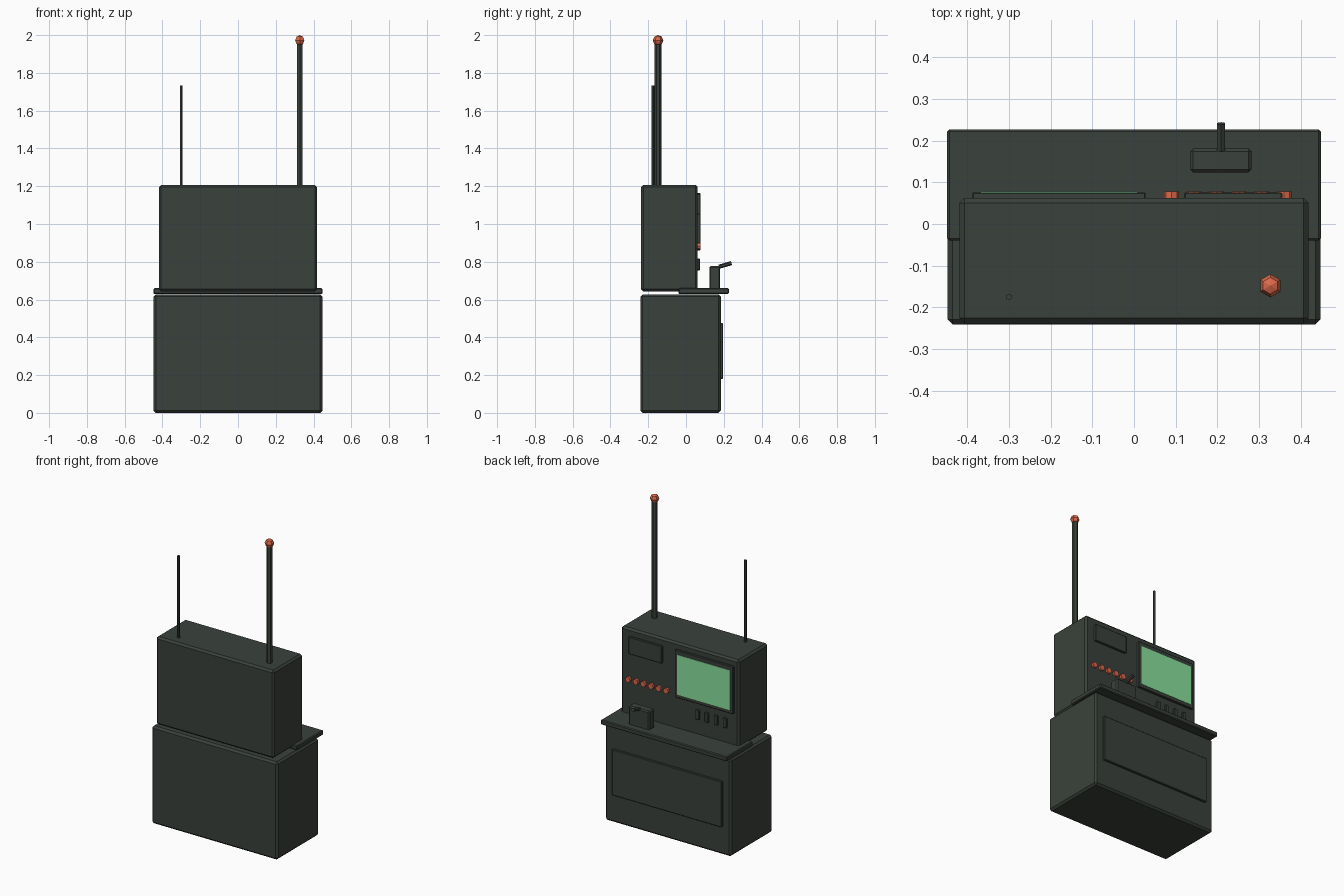
import bpy, math
from mathutils import Vector

if "Cube" in bpy.data.objects:
    bpy.data.objects.remove(bpy.data.objects["Cube"], do_unlink=True)


def material(name, rgb):
    m = bpy.data.materials.new(name)
    m.use_nodes = True
    m.diffuse_color = (*rgb, 1)
    bsdf = m.node_tree.nodes["Principled BSDF"]
    bsdf.inputs["Base Color"].default_value = (*rgb, 1)
    bsdf.inputs["Roughness"].default_value = 0.8
    return m


BODY = material("dark olive metal", (0.042, 0.053, 0.043))
RED = material("signal red", (0.72, 0.14, 0.07))
GREEN = material("screen green", (0.25, 0.74, 0.34))


def finish(name, mat):
    ob = bpy.context.object
    ob.name = name
    ob.data.materials.append(mat)
    return ob


def box(name, x, y, z, mat=BODY, bevel=0.0):
    """Box given by its (min, max) range on each axis."""
    lo, hi = Vector((x[0], y[0], z[0])), Vector((x[1], y[1], z[1]))
    bpy.ops.mesh.primitive_cube_add(size=1, location=(lo + hi) / 2)
    ob = finish(name, mat)
    for v in ob.data.vertices:
        v.co = v.co * (hi - lo)
    if bevel:
        mod = ob.modifiers.new("chamfer", "BEVEL")
        mod.width, mod.segments = bevel, 1
    return ob


def rod(name, start, end, radius, mat=BODY, sides=6):
    """Cylinder running between two points."""
    start, end = Vector(start), Vector(end)
    axis = end - start
    bpy.ops.mesh.primitive_cylinder_add(vertices=sides, radius=radius, depth=axis.length,
                                        location=(start + end) / 2,
                                        rotation=axis.to_track_quat("Z", "Y").to_euler())
    return finish(name, mat)


# Cabinets and desk
box("lower_cabinet", (-0.447, 0.447), (-0.241, 0.184), (0, 0.627), bevel=0.012)
box("upper_cabinet", (-0.419, 0.419), (-0.238, 0.062), (0.643, 1.207), bevel=0.012)
box("desk_top", (-0.448, 0.448), (-0.04, 0.227), (0.63, 0.66), bevel=0.005)
box("lower_panel", (-0.39, 0.39), (0.17, 0.197), (0.18, 0.475), bevel=0.004)

# Instrument face
box("screen_frame", (-0.388, 0.028), (0.05, 0.076), (0.86, 1.165), bevel=0.003)
box("screen", (-0.368, 0.008), (0.07, 0.078), (0.882, 1.138), GREEN)
box("gauge_panel", (0.12, 0.356), (0.05, 0.076), (1.05, 1.16), bevel=0.003)
for i in range(4):
    x = -0.13 - 0.065 * i
    box(f"switch_{i + 1}", (x - 0.013, x + 0.013), (0.05, 0.073), (0.755, 0.818), bevel=0.003)
for i in range(6):
    x = 0.09 + 0.054 * i
    rod(f"indicator_lamp_{i + 1}", (x, 0.05, 0.883), (x, 0.078, 0.883), 0.018, RED, sides=8)

# Control box with angled lever
box("control_box", (0.135, 0.282), (0.124, 0.181), (0.65, 0.777), bevel=0.007)
rod("control_lever", (0.209, 0.175, 0.774), (0.209, 0.241, 0.793), 0.011)

# Antennas
rod("thick_antenna", (0.327, -0.148, 1.19), (0.327, -0.148, 1.97), 0.018)
rod("thin_antenna", (-0.3, -0.175, 1.19), (-0.3, -0.175, 1.734), 0.0075)
bpy.ops.mesh.primitive_uv_sphere_add(segments=6, ring_count=4, radius=0.028,
                                     location=(0.327, -0.148, 1.972))
finish("antenna_ball", RED)
